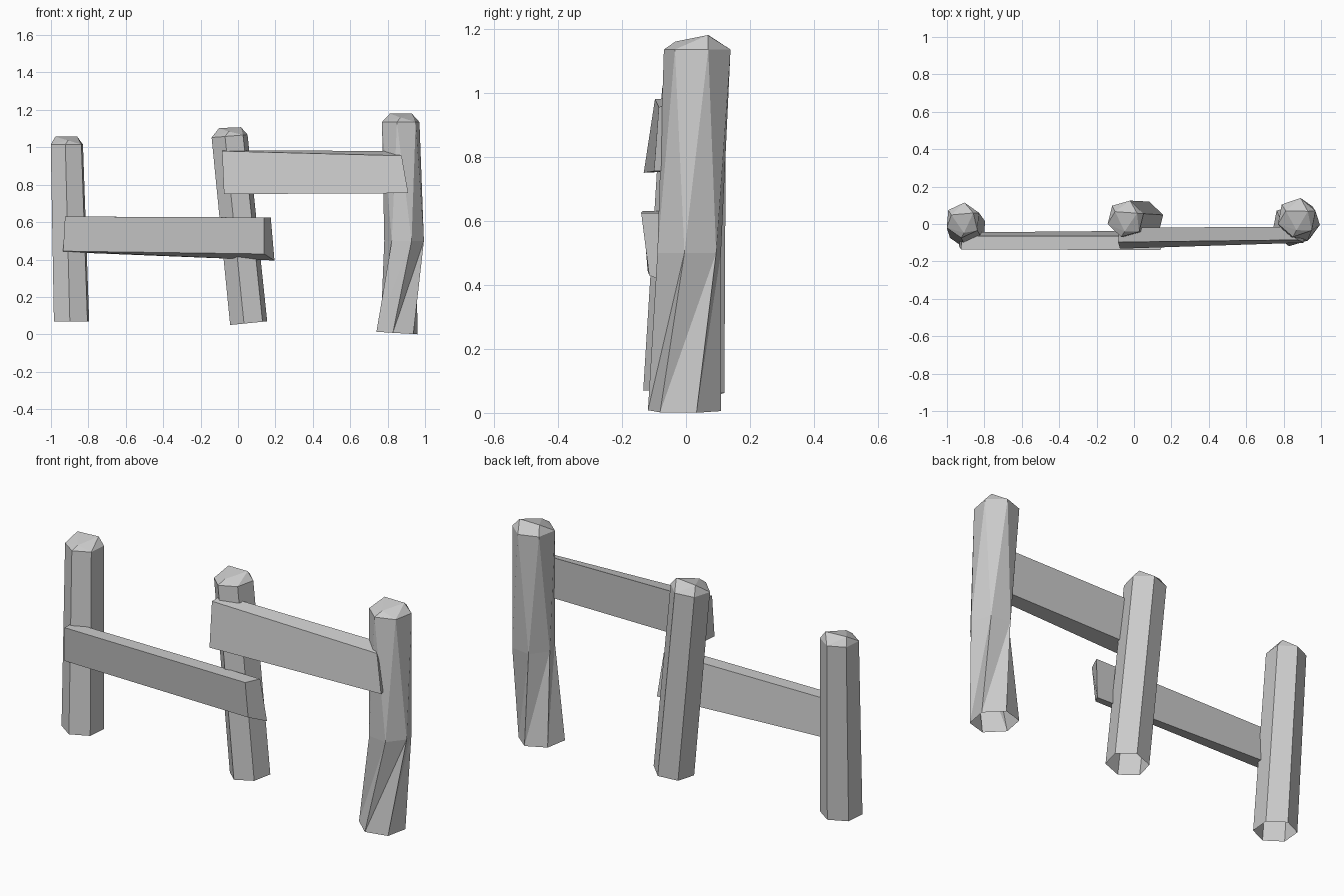
import bpy, bmesh
from math import sin, cos, radians

if "Cube" in bpy.data.objects:
    bpy.data.objects.remove(bpy.data.objects["Cube"])


def finish(name, bm):
    mesh = bpy.data.meshes.new(name)
    bm.to_mesh(mesh)
    bm.free()
    obj = bpy.data.objects.new(name, mesh)
    bpy.context.collection.objects.link(obj)


# Hexagonal post: rings are (x, y, z, radius, turn, slope along x)
def post(name, rings, top):
    bm = bmesh.new()
    loops = []
    for x, y, z, r, turn, slope in rings:
        loop = []
        for i in range(6):
            a = radians(turn + 60 * i)
            dx = r * cos(a)
            loop.append(bm.verts.new((x + dx, y + r * sin(a), z + slope * dx)))
        loops.append(loop)
    for low, up in zip(loops, loops[1:]):
        for i in range(6):
            k = (i + 1) % 6
            bm.faces.new((low[i], low[k], up[k]))
            bm.faces.new((low[i], up[k], up[i]))
    # roughly chipped cap: small triangle, lower at the front
    x, y, z, r, turn, slope = rings[-1]
    tip = []
    for j in range(3):
        a = radians(turn + 10 + 120 * j)
        dx = 0.068 * cos(a)
        tip.append(bm.verts.new((x + dx, y + 0.068 * sin(a),
                                 top - (0.02 if j == 2 else 0) + 0.5 * slope * dx)))
    ring = loops[-1]
    for j in range(3):
        a, b, c = ring[2 * j], ring[2 * j + 1], ring[(2 * j + 2) % 6]
        t, u = tip[j], tip[(j + 1) % 3]
        bm.faces.new((a, b, t))
        bm.faces.new((b, u, t))
        bm.faces.new((b, c, u))
    bm.faces.new(tip)
    finish(name, bm)


# Rail: each end lists front top, front bottom, back bottom, back top
def rail(name, left, right):
    bm = bmesh.new()
    a = [bm.verts.new(p) for p in left]
    b = [bm.verts.new(p) for p in right]
    bm.faces.new(a)
    bm.faces.new(b)
    for i in range(4):
        k = (i + 1) % 4
        bm.faces.new((a[i], a[k], b[k], b[i]))
    bmesh.ops.recalc_face_normals(bm, faces=bm.faces)
    finish(name, bm)


post("left_post", [(-0.89, -0.03, 0.07, 0.104, 25, 0),
                   (-0.915, 0.02, 1.015, 0.095, 25, 0)], 1.057)
post("middle_post", [(0.057, 0.02, 0.06, 0.103, 16, 0.1),
                     (-0.045, 0.028, 1.06, 0.1, 16, 0.08)], 1.105)
post("right_post", [(0.85, -0.005, 0.007, 0.116, 19, -0.06),
                    (0.888, 0.01, 0.5, 0.107, 52, 0),
                    (0.87, 0.035, 1.135, 0.106, 19, 0)], 1.18)

rail("lower_rail",
     [(-0.925, -0.135, 0.63), (-0.935, -0.12, 0.445), (-0.93, -0.045, 0.44), (-0.92, -0.065, 0.63)],
     [(0.14, -0.14, 0.625), (0.14, -0.115, 0.43), (0.195, -0.035, 0.395), (0.175, -0.065, 0.625)])
rail("upper_rail",
     [(-0.085, -0.097, 0.98), (-0.075, -0.132, 0.75), (-0.075, -0.03, 0.755), (-0.08, -0.02, 0.985)],
     [(0.875, -0.085, 0.955), (0.91, -0.1, 0.755), (0.9, -0.03, 0.757), (0.79, -0.015, 0.98)])
